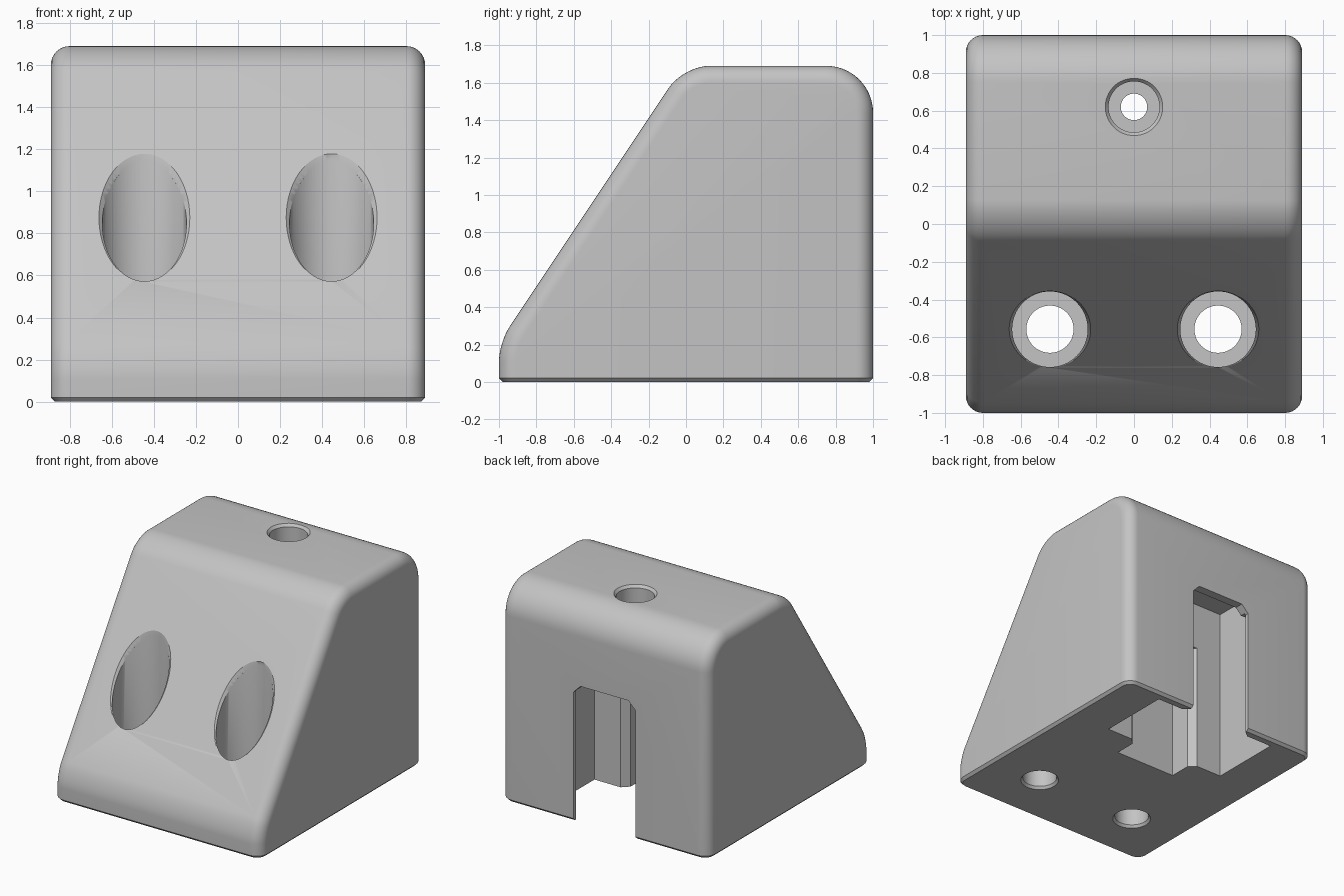
import bpy, bmesh, math
from mathutils import Matrix

cube = bpy.data.objects.get("Cube")
if cube:
    bpy.data.objects.remove(cube, do_unlink=True)

grey = bpy.data.materials.new("light_grey_plastic")
grey.use_nodes = True
colour = (0.55, 0.55, 0.55, 1)
grey.diffuse_color = colour
grey.node_tree.nodes["Principled BSDF"].inputs["Base Color"].default_value = colour

HALF, TOP, NOSE, SLOPE = 0.89, 1.69, 0.21, 1.5
EDGE = -1 + (TOP - NOSE) / SLOPE


def add(name, bm):
    bmesh.ops.recalc_face_normals(bm, faces=bm.faces)
    mesh = bpy.data.meshes.new(name)
    bm.to_mesh(mesh)
    bm.free()
    mesh.materials.append(grey)
    obj = bpy.data.objects.new(name, mesh)
    bpy.context.collection.objects.link(obj)
    return obj


def prism(points, shift):
    """Closed polygon swept along a vector."""
    bm = bmesh.new()
    face = bm.faces.new([bm.verts.new(p) for p in points])
    new = bmesh.ops.extrude_face_region(bm, geom=[face])["geom"]
    bmesh.ops.translate(bm, vec=shift, verts=[v for v in new if isinstance(v, bmesh.types.BMVert)])
    bmesh.ops.recalc_face_normals(bm, faces=bm.faces)
    return bm


def lathe(profile, x, y, sides=64):
    """Solid of revolution from radius and height pairs."""
    bm = bmesh.new()
    rings = [[bm.verts.new((x + r * math.cos(a), y + r * math.sin(a), z))
              for a in (math.tau * i / sides for i in range(sides))] for r, z in profile]
    for low, high in zip(rings, rings[1:]):
        for i in range(sides):
            j = (i + 1) % sides
            bm.faces.new((low[i], low[j], high[j], high[i]))
    bm.faces.new(rings[0])
    bm.faces.new(rings[-1])
    return bm


def bevel(bm, rule, offset, segments):
    edges = [e for e in bm.edges if rule(*[v.co for v in e.verts])]
    bmesh.ops.bevel(bm, geom=edges, offset=offset, segments=segments, profile=0.5,
                    affect='EDGES', offset_type='OFFSET', clamp_overlap=False)


# Wedge-shaped body with rounded corners
outline = [(-1, 0), (-1, NOSE), (EDGE, TOP), (1, TOP), (1, 0)]
bm = prism([(-HALF, y, z) for y, z in outline], (2 * HALF, 0, 0))
for y, z, size, steps in ((-1, NOSE, 0.1, 8), (EDGE, TOP, 0.14, 10), (1, TOP, 0.25, 14)):
    bevel(bm, lambda a, b: all(abs(p.y - y) + abs(p.z - z) < 1e-3 for p in (a, b)), size, steps)
bevel(bm, lambda a, b: abs(a.x - b.x) < 1e-4 and max(a.z, b.z) > 1e-4, 0.09, 8)
bevel(bm, lambda a, b: max(a.z, b.z) < 1e-4, 0.02, 1)
body = add("wedge_body", bm)

cutters = []

# Wide pocket open at the bottom
W, N = 0.54, 0.265
pocket = [(-W, 0.35), (W, 0.35), (W, 0.93), (-W, 0.93)]
cutters.append(add("pocket_cutter", prism([(x, y, -0.1) for x, y in pocket], (0, 0, 1.48))))

# Narrow channel crossing the pocket, with chamfered top corners
channel = [(-N, -0.1), (N, -0.1), (N, 1.0), (N - 0.06, 1.06), (0.06 - N, 1.06), (-N, 1.0)]
cutters.append(add("channel_cutter", prism([(x, 0.13, z) for x, z in channel], (0, 1, 0))))

# Flared channel corners where it meets the pocket
F = N + 0.05
flare = [(N, 0.3), (F, 0.35), (F, 0.93), (N, 0.97)]
flare += [(-x, y) for x, y in reversed(flare)]
cutters.append(add("flare_cutter", prism([(x, y, -0.11) for x, y in flare], (0, 0, 1.12))))

# Top screw hole down into the pocket
cutters.append(add("top_hole_cutter", lathe(
    [(0.07, 1.2), (0.07, 1.5), (0.135, 1.5), (0.135, TOP - 0.02), (0.152, TOP), (0.152, 1.8)], 0, 0.62)))

# Two front screw holes with deep counterbores and a shallow rim
for side in (-1, 1):
    x, y = side * 0.445, -0.557
    cutters.append(add("front_hole_cutter", lathe(
        [(0.14, -0.1), (0.14, 0.0), (0.125, 0.02), (0.125, 0.2), (0.2, 0.2), (0.2, 1.9)], x, y)))
    rim = lathe([(0.9, -0.02), (1, 0), (1, 0.1)], 0, 0)
    place = (Matrix.Translation((x, y, NOSE + SLOPE * (y + 1)))
             @ Matrix.Rotation(math.atan(SLOPE), 4, 'X') @ Matrix.Diagonal((0.216, 0.365, 1, 1)))
    bmesh.ops.transform(rim, matrix=place, verts=rim.verts)
    cutters.append(add("front_rim_cutter", rim))

# Cut every opening, then discard the cutters
bpy.ops.object.select_all(action='DESELECT')
body.select_set(True)
bpy.context.view_layer.objects.active = body
for cutter in cutters:
    cutter.hide_render = True
    mod = body.modifiers.new("cut", 'BOOLEAN')
    mod.operation, mod.solver, mod.object = 'DIFFERENCE', 'EXACT', cutter
    bpy.ops.object.modifier_apply(modifier=mod.name)
for cutter in cutters:
    bpy.data.objects.remove(cutter, do_unlink=True)

bpy.ops.object.shade_smooth_by_angle(angle=math.radians(30))
